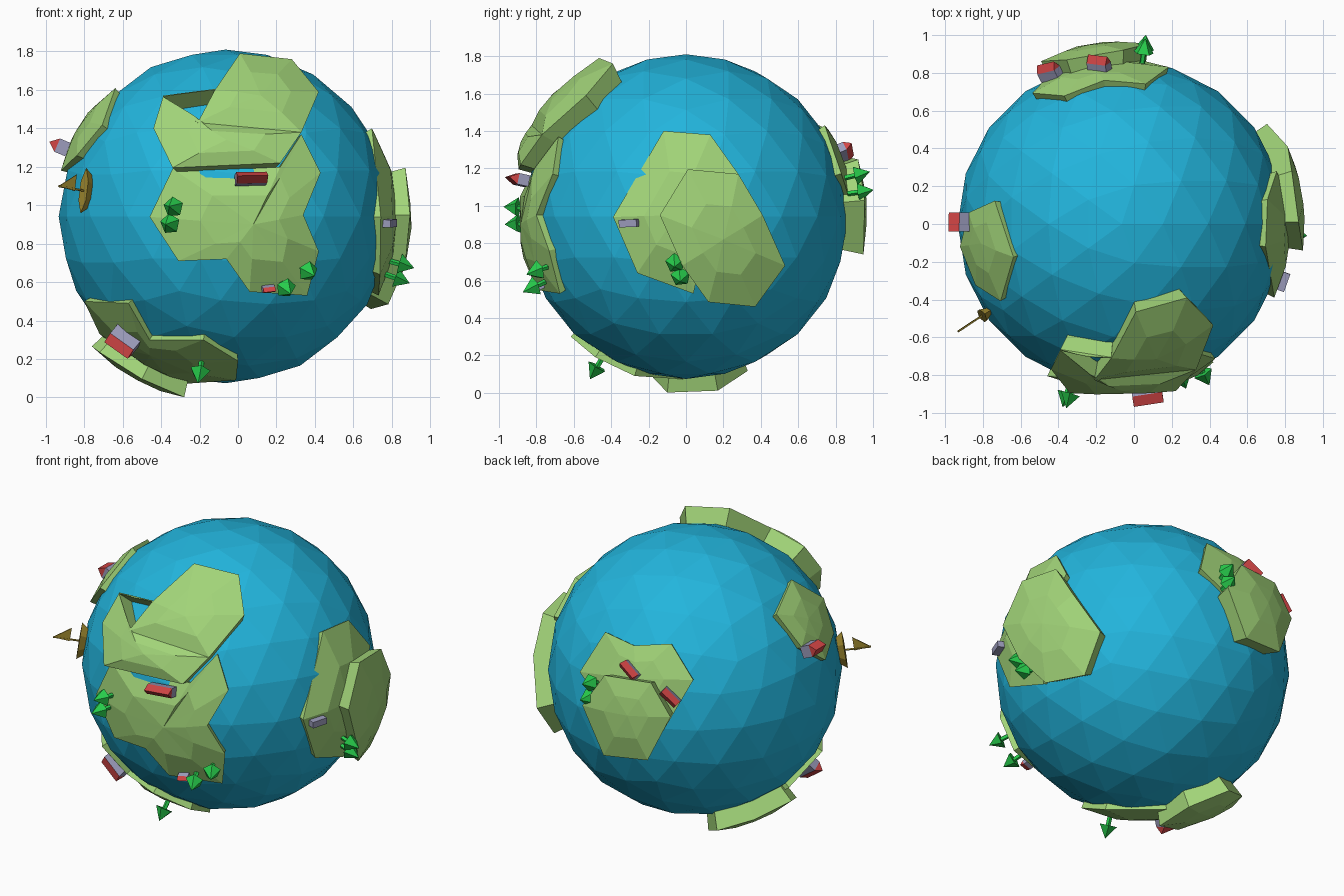
import bpy, bmesh
from math import sin, cos, radians, sqrt, pi
from mathutils import Vector, Matrix

if "Cube" in bpy.data.objects:
    bpy.data.objects.remove(bpy.data.objects["Cube"])

C = Vector((-0.065, 0, 0.942))   # planet centre
R = 0.868                        # planet radius


def mat(name, rgb):
    m = bpy.data.materials.new(name)
    m.diffuse_color = (*rgb, 1)
    m.use_nodes = True
    m.node_tree.nodes["Principled BSDF"].inputs["Base Color"].default_value = m.diffuse_color
    return m


WATER = mat("water", (0.016, 0.46, 0.72))
GRASS = mat("grass", (0.36, 0.66, 0.19))
LEAF = mat("leaf", (0.02, 0.6, 0.07))
WALL = mat("wall", (0.33, 0.33, 0.5))
ROOF = mat("roof", (0.65, 0.06, 0.06))
WOOD = mat("wood", (0.36, 0.26, 0.03))


def make(name, verts, faces, material):
    bm = bmesh.new()
    vs = [bm.verts.new(v) for v in verts]
    for f in faces:
        bm.faces.new([vs[i] for i in f])
    bmesh.ops.recalc_face_normals(bm, faces=bm.faces)
    me = bpy.data.meshes.new(name)
    bm.to_mesh(me)
    bm.free()
    me.materials.append(material)
    ob = bpy.data.objects.new(name, me)
    bpy.context.collection.objects.link(ob)
    return ob


# outlines are drawn in a view: azimuth, elevation, origin of the 2D coordinates
VIEWS = {"front": (0, 0, C.x, C.z), "right": (90, 0, 0, C.z),
         "back_left": (215, 30, 0, 0), "below": (0, -90, C.x, 0)}


def project(view, p, r):
    az, el, ou, ov = VIEWS[view]
    a, e = radians(az), radians(el)
    cam = Vector((cos(e) * sin(a), -cos(e) * cos(a), sin(e)))
    right = Vector((cos(a), sin(a), 0))
    u, v = p[0] - ou, p[1] - ov
    d = right * u + cam.cross(right) * v + cam * sqrt(max(0, r * r - u * u - v * v))
    return d.normalized() * r


def land(name, view, r, centre, outline):
    """Raised plate following the sphere: centre fan, middle ring, rim and side wall."""
    n = len(outline)
    c = project(view, centre, r)
    rim = [project(view, p, r) for p in outline]
    mid = [((p + c) / 2).normalized() * r for p in rim]
    base = [p.normalized() * (R - 0.03) for p in rim]
    faces = []
    for i in range(n):
        j = (i + 1) % n
        faces.append((0, 1 + i, 1 + j))
        for k in (1, 1 + n):
            faces.append((k + i, k + n + i, k + n + j, k + j))
    make(name, [C + p for p in [c] + mid + rim + base], faces, GRASS)


# planet
bpy.ops.mesh.primitive_ico_sphere_add(subdivisions=3, radius=R, location=C)
ocean = bpy.context.object
ocean.name = "ocean"
ocean.data.materials.append(WATER)

LOW, HIGH = 0.897, 0.97
# front continent, with the open notch and its thin rear wall
land("front_lowland", "front", LOW, (0.08, 0.9),
     [(-.34, 1.19), (-.46, .94), (-.31, .71), (-.06, .72), (.06, .55), (.36, .53),
      (.42, .76), (.34, .95), (.43, 1.17), (.33, 1.37), (.22, 1.2)])
land("front_highland_lower", "front", HIGH, (-.06, 1.34),
     [(-.34, 1.195), (-.44, 1.4), (-.39, 1.565), (-.21, 1.43), (.33, 1.38), (.22, 1.22)])
land("front_highland_upper", "front", HIGH, (.12, 1.57),
     [(-.21, 1.43), (-.12, 1.6), (.01, 1.79), (.28, 1.76), (.42, 1.59), (.33, 1.38)])
land("notch_wall", "front", HIGH, (-.255, 1.585),
     [(-.39, 1.565), (-.12, 1.6), (-.12, 1.605), (-.39, 1.57)])
# right continent
land("right_lowland", "right", LOW, (-.05, .95),
     [(-.39, .94), (-.12, 1.4), (.13, 1.38), (.28, 1.17), (.1, .8), (.04, .53), (-.26, .64)])
land("right_highland", "right", HIGH, (.2, .82),
     [(.01, 1.195), (.28, 1.17), (.41, .95), (.53, .68), (.37, .46), (.12, .485),
      (-.02, .68), (-.14, .95)])
# back continent
land("back_lowland", "back_left", LOW, (-.35, -.13),
     [(-.68, -.07), (-.53, .155), (-.36, .065), (-.14, .07), (-.01, -.145), (-.19, -.44), (-.5, -.35)])
land("back_highland", "back_left", HIGH, (-.4, -.35),
     [(-.665, -.275), (-.535, -.11), (-.26, -.165), (-.145, -.365), (-.28, -.605), (-.54, -.565)])
# left island
land("left_island", "back_left", LOW, (.67, .25),
     [(.48, .26), (.57, .485), (.76, .395), (.82, .185), (.77, .01), (.63, .07)])
# lower continent
land("lower_lowland", "front", LOW, (-.46, .22),
     [(-.8, .5), (-.57, .49), (-.46, .3), (-.18, .3), (0, .19), (-.01, .09),
      (-.28, .07), (-.5, .14), (-.72, .33)])
land("lower_highland", "below", HIGH, (-.52, -.06),
     [(-.28, .1), (-.28, -.17), (-.455, -.33), (-.65, -.22), (-.76, 0), (-.72, .11), (-.5, .19)])


def frame(d, r, long):
    """Local frame standing on the sphere: z outward, x along the given direction."""
    n = Vector(d).normalized()
    x = Vector(long)
    x = (x - n * x.dot(n)).normalized()
    m = Matrix((x, n.cross(x), n)).transposed().to_4x4()
    m.translation = C + n * r
    return m


def cone(name, m, r, z0, z1, sides, material, tip=0.0):
    bpy.ops.mesh.primitive_cone_add(vertices=sides, radius1=r, radius2=tip, depth=z1 - z0)
    ob = bpy.context.object
    ob.name = name
    ob.matrix_world = m @ Matrix.Translation((0, 0, (z0 + z1) / 2))
    ob.data.materials.append(material)


# trees: directions from the planet centre
trees = [(-.28, -.93, .05), (-.3, -.93, -.04), (.32, -.82, -.38), (.435, -.8, -.29),
         (.95, -.06, -.26), (.91, -.03, -.33), (-.145, -.52, -.88),
         (.125, .98, .14), (.12, .94, .23)]
for i, d in enumerate(trees):
    m = frame(d, 0.88, (0.3, 0.2, 1))
    cone(f"tree_trunk_{i}", m, .015, 0, .08, 5, LEAF, .015)
    cone(f"tree_crown_{i}", m, .055, .06, .14, 5, LEAF)


def house(name, d, long, l, w, h, rh, r=0.88):
    m = frame(d, r, long)
    l, w = l / 2, w / 2
    q = [(-l, -w), (l, -w), (l, w), (-l, w)]
    walls = make(name + "_walls", [(x, y, z) for z in (0, h) for x, y in q],
                 [(0, 1, 2, 3), (4, 5, 6, 7)] + [(i, (i + 1) % 4, 4 + (i + 1) % 4, 4 + i) for i in range(4)],
                 WALL)
    walls.matrix_world = m
    if rh:
        roof = make(name + "_roof", [(x, y, h) for x, y in q] + [(-l, 0, h + rh), (l, 0, h + rh)],
                    [(0, 1, 2, 3), (0, 1, 5, 4), (2, 3, 4, 5), (1, 2, 5), (3, 0, 4)], ROOF)
        roof.matrix_world = m


house("front_house", (.135, -.9, .2), (1, 0, .05), .16, .06, .06, .05)
house("small_house", (.225, -.79, -.38), (1, 0, 0), .065, .03, .03, .025)
house("shed", (.84, -.3, -.035), (0, 1, .05), .1, .04, .05, 0)
house("left_house", (-.85, .01, .36), (0, 1, 0), .1, .075, .07, .045)
house("lower_house", (-.54, -.4, -.66), (1, 0, -.35), .15, .07, .07, .045)
house("back_house_a", (-.388, .815, .225), (-1.1, -.16, -.87), .12, .055, .05, .04)
house("back_house_b", (-.122, .855, .346), (-1.1, -.16, -.87), .12, .055, .05, .04)

# sailing boat: pointed hull, mast and triangular sail
m = frame((-.715, -.47, .13), 0.86, (0, 0, 1))
deck = [(-.12, 0), (-.05, -.035), (.05, -.035), (.12, 0), (.05, .035), (-.05, .035)]
hull = make("boat_hull", [(x, y, .035) for x, y in deck] + [(x * .7, y * .5, -.01) for x, y in deck],
            [range(6), range(6, 12)] + [(i, (i + 1) % 6, 6 + (i + 1) % 6, 6 + i) for i in range(6)], WOOD)
hull.matrix_world = m
cone("boat_mast", m, .006, 0, .19, 5, WOOD, .006)
sail = make("boat_sail", [(x, y, z) for y in (-.004, .004) for x, z in ((-.01, .09), (.075, .09), (0, .19))],
            [(0, 1, 2), (3, 4, 5), (0, 1, 4, 3), (1, 2, 5, 4), (2, 0, 3, 5)], WOOD)
sail.matrix_world = m
